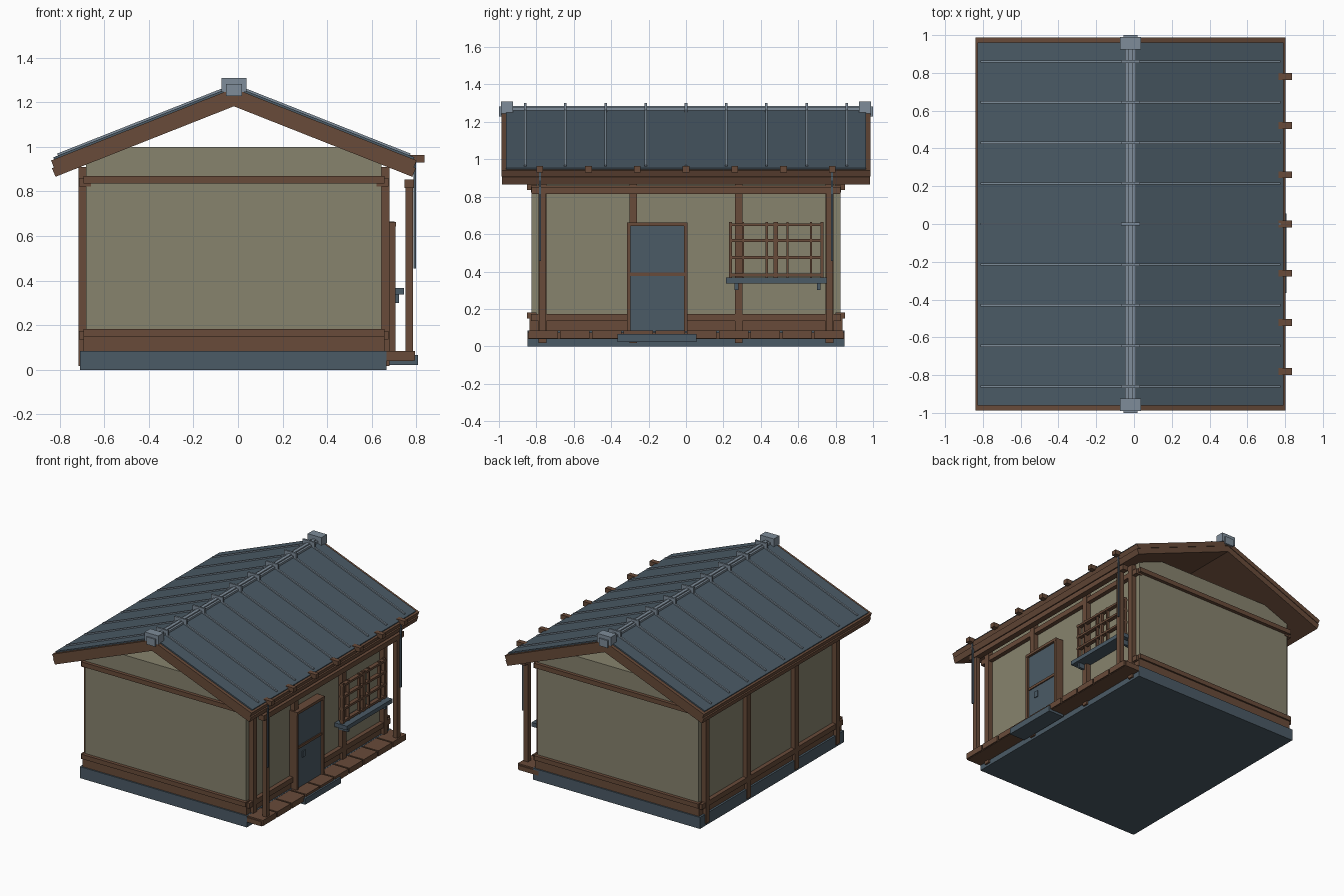
import bpy, bmesh

def material(name, rgb):
    m = bpy.data.materials.new(name)
    m.diffuse_color = (*rgb, 1)
    return m

WOOD = material("brown_wood", (0.138, 0.070, 0.041))
SLATE = material("dark_slate", (0.070, 0.103, 0.132))
PLASTER = material("khaki_plaster", (0.245, 0.228, 0.155))
METAL = material("pale_grey_metal", (0.21, 0.265, 0.32))

C = -0.0185      # centre line of the house in x
SLOPE = 0.395    # roof pitch

def prism(name, pts, y0, y1, mat):
    """Extrude an x-z profile along y."""
    bm = bmesh.new()
    face = bm.faces.new([bm.verts.new((x, y0, z)) for x, z in pts])
    ext = bmesh.ops.extrude_face_region(bm, geom=[face])
    for v in ext["geom"]:
        if isinstance(v, bmesh.types.BMVert):
            v.co.y = y1
    bmesh.ops.recalc_face_normals(bm, faces=bm.faces)
    me = bpy.data.meshes.new(name)
    bm.to_mesh(me)
    bm.free()
    me.materials.append(mat)
    ob = bpy.data.objects.new(name, me)
    bpy.context.collection.objects.link(ob)
    return ob

def box(name, x0, x1, y0, y1, z0, z1, mat):
    return prism(name, [(x0, z0), (x1, z0), (x1, z1), (x0, z1)], y0, y1, mat)

def chevron(name, w, top, t, y0, y1, mat):
    """Bent roof layer: half width w, ridge height top, vertical thickness t."""
    e, d = top - SLOPE * w, t * 0.35
    low = e - t + SLOPE * d
    return prism(name, [(C - w, e), (C, top), (C + w, e), (C + w - d, low),
                        (C, top - t), (C - w + d, low)], y0, y1, mat)

# Foundation and walls
box("foundation", C - 0.69, C + 0.685, -0.848, 0.848, 0, 0.085, SLATE)
prism("walls", [(C - 0.6625, 0.08), (C + 0.6625, 0.08), (C + 0.6625, 0.943),
                (C + 0.51, 1.0), (C - 0.51, 1.0), (C - 0.6625, 0.943)],
      -0.825, 0.825, PLASTER)
box("sill_skirt", C - 0.675, C + 0.675, -0.838, 0.838, 0.08, 0.15, WOOD)

# Gable rails, side rails and side posts, repeated on both sides
for s in (-1, 1):
    for z in (0.148, 0.835):
        ya, yb = sorted((s * 0.80, s * 0.85))
        box("gable_rail", C - 0.675, C + 0.675, ya, yb, z, z + 0.034, WOOD)
    xa, xb = sorted((C + s * 0.64, C + s * 0.694))
    for z in (0.136, 0.822):
        box("side_rail", xa, xb, -0.83, 0.83, z, z + 0.038, WOOD)
    xa, xb = sorted((C + s * 0.64, C + s * 0.6975))
    for y in (-0.767, -0.282, 0.282, 0.767):
        box("side_post", xa, xb, y - 0.021, y + 0.021, 0.017, 0.91, WOOD)

# Roof layers
chevron("roof_lower_boards", 0.816, 1.227, 0.045, -0.983, 0.983, WOOD)
chevron("roof_upper_boards", 0.82, 1.263, 0.036, -0.987, 0.987, WOOD)
chevron("roof_covering", 0.81, 1.273, 0.013, -0.962, 0.962, SLATE)

# Standing seams with ridge clips
for i in range(-4, 5):
    y = i * 0.215
    chevron("roof_seam", 0.793, 1.283, 0.018, y - 0.006, y + 0.006, METAL)
    box("ridge_clip", C - 0.05, C + 0.05, y - 0.007, y + 0.007, 1.25, 1.3, METAL)

# Ridge strip and end ornaments
box("ridge_strip", C - 0.028, C + 0.028, -0.98, 0.98, 1.245, 1.276, METAL)
box("ridge_roll", C - 0.012, C + 0.012, -0.98, 0.98, 1.27, 1.284, METAL)
for s in (-1, 1):
    ya, yb = sorted((s * 0.925, s * 0.99))
    box("ridge_end", C - 0.056, C + 0.056, ya, yb, 1.245, 1.31, METAL)
    ya, yb = sorted((s * 0.94, s * 1.0))
    box("ridge_end_plate", C - 0.036, C + 0.036, ya, yb, 1.228, 1.283, METAL)

# Rafter ends on the entrance side
for i in range(-3, 4):
    y = i * 0.2605
    box("rafter_end", 0.745, 0.836, y - 0.018, y + 0.018, 0.93, 0.963, WOOD)

# Veranda deck, beam, posts and hanging rain chains
box("deck_base", 0.62, 0.785, -0.848, 0.848, 0.04, 0.074, WOOD)
N = 10
for i in range(N):
    y = -0.848 + i * 1.696 / N
    box("deck_plank", 0.62, 0.795, y + 0.006, y + 1.696 / N - 0.006, 0.042, 0.084, WOOD)
box("veranda_beam", 0.746, 0.79, -0.825, 0.825, 0.815, 0.853, WOOD)
for s in (-1, 1):
    box("veranda_post", 0.751, 0.785, s * 0.768 - 0.018, s * 0.768 + 0.018, 0.08, 0.83, WOOD)
    box("rain_chain", 0.788, 0.798, s * 0.78 - 0.006, s * 0.78 + 0.006, 0.455, 0.93, SLATE)
box("step_stone", 0.68, 0.808, -0.365, 0.055, 0.022, 0.066, SLATE)

# Door
box("door_panel", 0.64, 0.692, -0.298, -0.008, 0.08, 0.645, SLATE)
for y in (-0.316, -0.011):
    box("door_jamb", 0.64, 0.707, y, y + 0.02, 0.08, 0.662, WOOD)
box("door_head", 0.64, 0.709, -0.316, 0.009, 0.642, 0.662, WOOD)
box("door_rail", 0.64, 0.70, -0.298, -0.008, 0.377, 0.396, WOOD)
box("door_handle", 0.69, 0.698, -0.235, -0.202, 0.293, 0.34, SLATE)

# Window lattice
for y, w in ((0.238, 0.018), (0.305, 0.008), (0.432, 0.012), (0.48, 0.024),
             (0.543, 0.012), (0.668, 0.012), (0.727, 0.018)):
    box("window_bar", 0.68, 0.703, y - w / 2, y + w / 2, 0.365, 0.665, WOOD)
for z in (0.382, 0.474, 0.565, 0.65):
    box("window_rail", 0.675, 0.706, 0.229, 0.736, z - 0.008, z + 0.008, WOOD)
box("window_sill", 0.64, 0.745, 0.215, 0.752, 0.337, 0.367, SLATE)
for y in (0.26, 0.70):
    box("sill_bracket", 0.64, 0.722, y, y + 0.02, 0.30, 0.338, SLATE)
